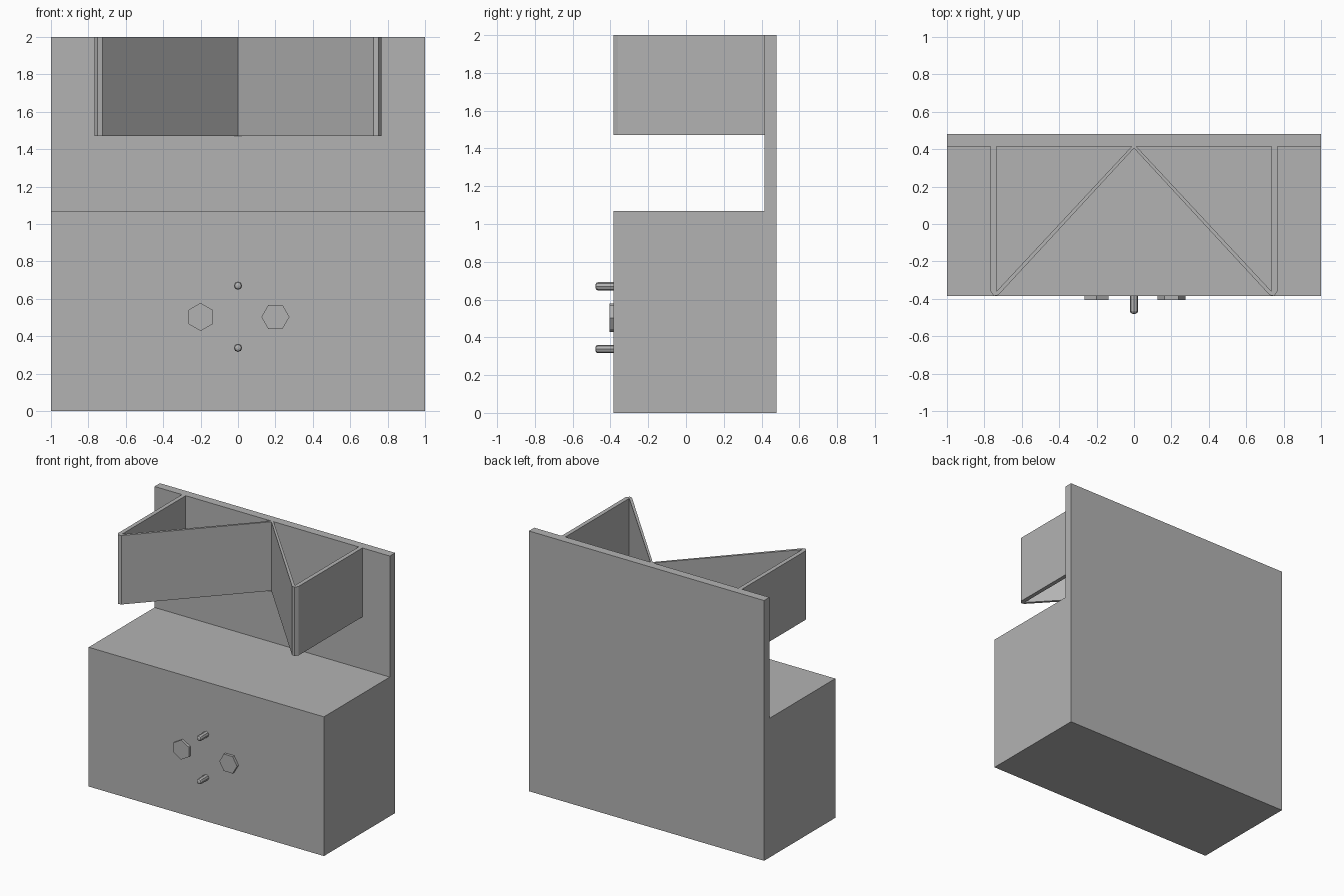
import bpy
import bmesh
import math
from mathutils import Matrix

if "Cube" in bpy.data.objects:
    bpy.data.objects.remove(bpy.data.objects["Cube"], do_unlink=True)

# Single plain grey
grey = bpy.data.materials.new("plain_grey")
grey.use_nodes = True
colour = (0.45, 0.45, 0.45, 1)
grey.diffuse_color = colour
grey.node_tree.nodes["Principled BSDF"].inputs["Base Color"].default_value = colour


def finish(name, bm):
    bmesh.ops.recalc_face_normals(bm, faces=bm.faces)
    mesh = bpy.data.meshes.new(name)
    bm.to_mesh(mesh)
    bm.free()
    mesh.materials.append(grey)
    obj = bpy.data.objects.new(name, mesh)
    bpy.context.collection.objects.link(obj)
    return obj


def prism(name, outline, low, high, to_world):
    """Extrude a 2D outline from low to high; to_world places (u, v, w)."""
    bm = bmesh.new()
    face = bm.faces.new([bm.verts.new(to_world(u, v, low)) for u, v in outline])
    side = bmesh.ops.extrude_face_region(bm, geom=[face])["geom"]
    shift = to_world(0, 0, high - low)
    bmesh.ops.translate(bm, vec=shift, verts=[v for v in side if isinstance(v, bmesh.types.BMVert)])
    return finish(name, bm)


def peg(name, z, sides=8):
    """Forward-pointing pin with a rounded tip."""
    bm = bmesh.new()
    turn = Matrix.Rotation(math.pi / 2, 4, "X")
    bmesh.ops.create_cone(bm, cap_ends=True, segments=sides, radius1=0.022, radius2=0.022,
                          depth=0.11, matrix=Matrix.Translation((0, -0.425, z)) @ turn)
    tip = [e for e in bm.edges if all(v.co.y < -0.47 for v in e.verts)]
    bmesh.ops.bevel(bm, geom=tip, offset=0.014, segments=2, profile=0.5, affect="EDGES")
    return finish(name, bm)


# Cabinet body: L-shaped side profile with a tall thin back
body = [(-0.385, 0), (0.48, 0), (0.48, 2), (0.415, 2), (0.415, 1.07), (-0.385, 1.07)]
prism("body_and_back_panel", body, -1, 1, lambda u, v, w: (w, u, v))

# Folded bracket: side walls with diagonals meeting at the back panel
half = [(0, 0.405), (0.725, -0.38), (0.75, -0.385), (0.767, -0.36), (0.767, 0.455),
        (0.735, 0.455), (0.735, -0.36), (0, 0.428)]
mirrored = [(-x, y) for x, y in reversed(half) if x > 0]
prism("folded_bracket", half + mirrored, 1.47, 2, lambda u, v, w: (u, v, w))

# Hexagonal buttons, turned differently on each side
for name, x, start in (("right_button", -0.2, math.pi / 2), ("left_button", 0.2, 0)):
    hexagon = [(x + 0.075 * math.cos(start + i * math.pi / 3),
                0.503 + 0.075 * math.sin(start + i * math.pi / 3)) for i in range(6)]
    prism(name, hexagon, -0.405, -0.38, lambda u, v, w: (u, w, v))

# Pins above and below the buttons
peg("upper_pin", 0.67)
peg("lower_pin", 0.338)
